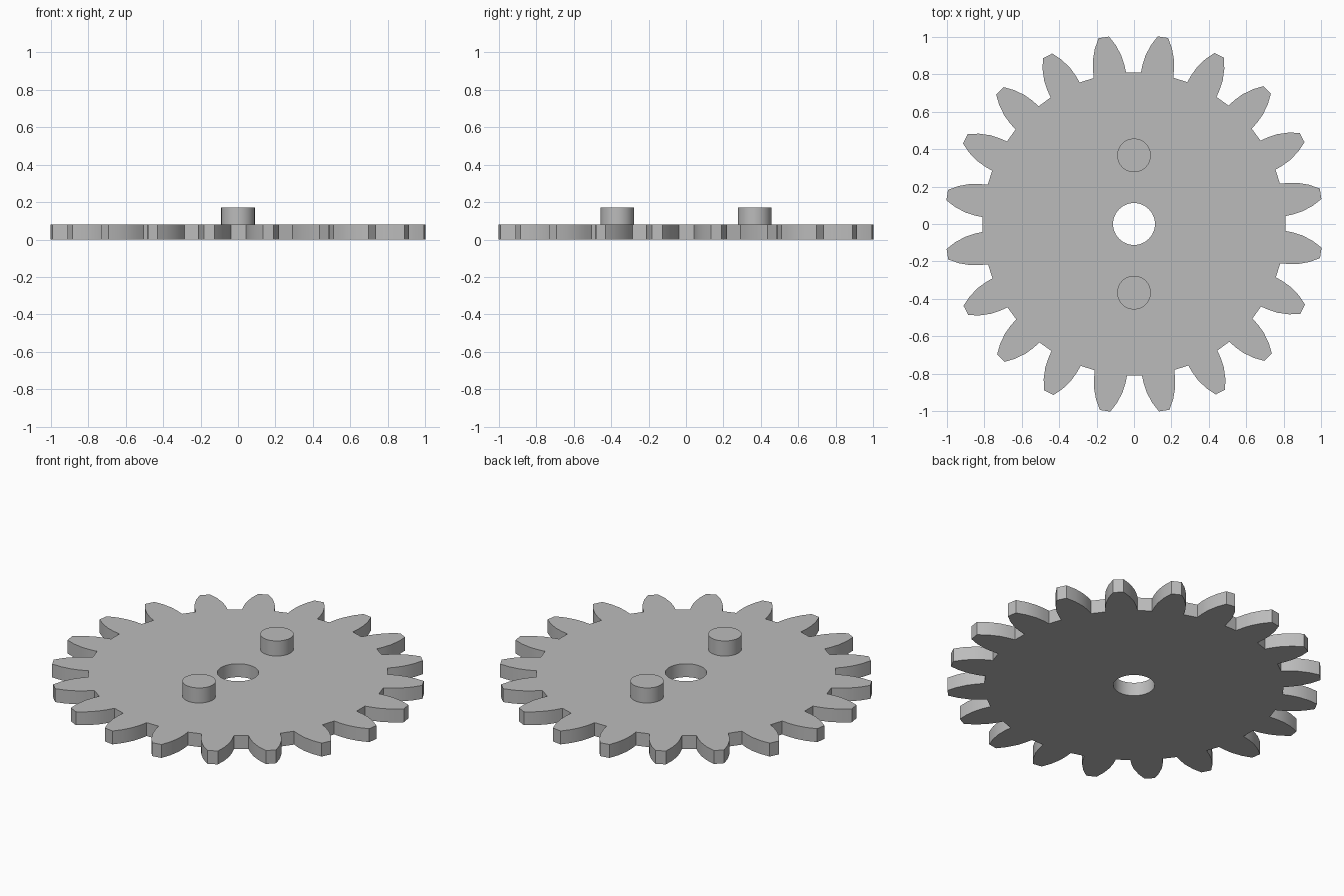
import bpy, bmesh
from math import radians, sin, cos, tau

if "Cube" in bpy.data.objects:
    bpy.data.objects.remove(bpy.data.objects["Cube"], do_unlink=True)

TEETH = 20
THICKNESS = 0.08
# Right flank of one tooth: radius, half-angle in degrees, root to tip
FLANK = [(0.81, 6.2), (0.855, 5.7), (0.903, 4.9), (0.96, 3.4), (1.011, 1.6)]

grey = bpy.data.materials.new("plain grey")
grey.use_nodes = True
colour = (0.5, 0.5, 0.5, 1)
grey.diffuse_color = colour
grey.node_tree.nodes["Principled BSDF"].inputs["Base Color"].default_value = colour


def finish(obj):
    obj.data.materials.append(grey)
    bpy.ops.object.select_all(action='DESELECT')
    obj.select_set(True)
    bpy.context.view_layer.objects.active = obj
    bpy.ops.object.shade_smooth_by_angle(angle=radians(25))


def add_loop(bm, polar):
    verts = [bm.verts.new((r * cos(a), r * sin(a), 0)) for r, a in polar]
    return [bm.edges.new((v, verts[(i + 1) % len(verts)])) for i, v in enumerate(verts)]


# Toothed plate with a round axle hole
outline = []
for i in range(TEETH):
    centre = tau * (i + 0.5) / TEETH + radians(0.2)
    outline += [(r, centre - radians(a)) for r, a in FLANK]
    outline += [(r, centre + radians(a)) for r, a in reversed(FLANK)]
bm = bmesh.new()
edges = add_loop(bm, outline)
edges += add_loop(bm, [(0.112, tau * i / 48) for i in range(48)])
bmesh.ops.triangle_fill(bm, edges=edges, use_beauty=True, normal=(0, 0, 1))
cap = bmesh.ops.extrude_face_region(bm, geom=bm.faces[:], use_keep_orig=True)
top = [g for g in cap["geom"] if isinstance(g, bmesh.types.BMVert)]
bmesh.ops.translate(bm, verts=top, vec=(0, 0, THICKNESS))
bmesh.ops.recalc_face_normals(bm, faces=bm.faces[:])
mesh = bpy.data.meshes.new("gear_plate")
bm.to_mesh(mesh)
bm.free()
plate = bpy.data.objects.new("gear_plate", mesh)
bpy.context.collection.objects.link(plate)
finish(plate)

# Two pegs standing on the plate
for name, side in (("front_peg", -1), ("back_peg", 1)):
    bpy.ops.mesh.primitive_cylinder_add(vertices=48, radius=0.09, depth=0.09,
                                        location=(0, side * 0.367, THICKNESS + 0.045))
    peg = bpy.context.object
    peg.name = name
    finish(peg)
